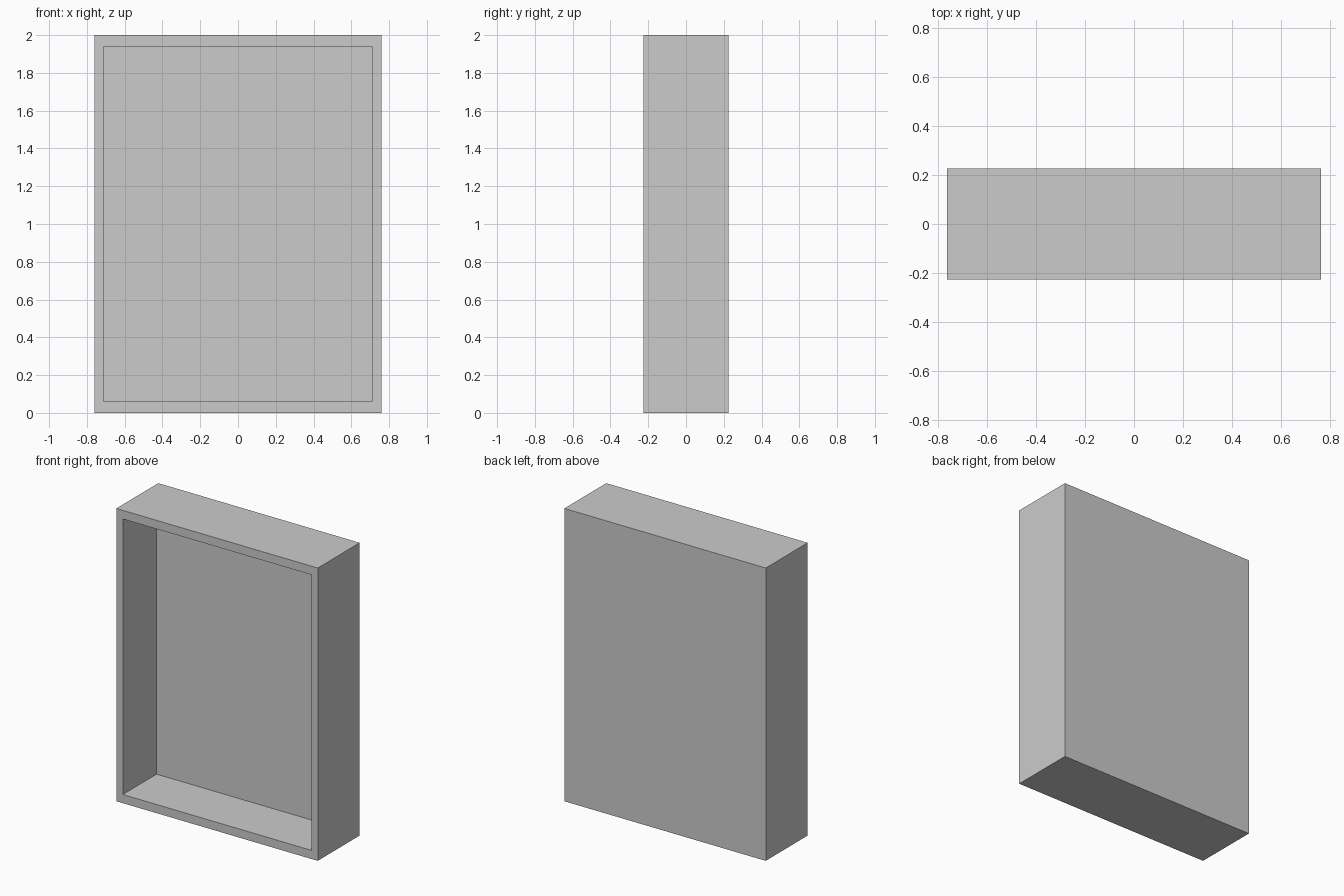
import bpy, bmesh
from mathutils import Matrix, Vector

if "Cube" in bpy.data.objects:
    bpy.data.objects.remove(bpy.data.objects["Cube"])

W, D, H = 1.522, 0.452, 2.0       # outer size
OPEN_W, OPEN_H = 1.424, 1.882     # front opening
RECESS = 0.364                    # depth of the cavity

bm = bmesh.new()

# Outer box standing on the ground
bmesh.ops.create_cube(bm, size=1, matrix=Matrix.Translation((0, 0, H / 2)) @ Matrix.Diagonal((W, D, H, 1)))
bm.normal_update()
front = next(f for f in bm.faces if f.normal.y < -0.9)

# Front rim: inset the front face, then fit it to the opening
bmesh.ops.inset_individual(bm, faces=[front], thickness=0.05)
for v in front.verts:
    v.co.x = OPEN_W / 2 * (1 if v.co.x > 0 else -1)
    v.co.z = H / 2 + OPEN_H / 2 * (1 if v.co.z > H / 2 else -1)

# Cavity: push the opening back to leave a closed rear panel
cavity = bmesh.ops.extrude_discrete_faces(bm, faces=[front])["faces"][0]
bmesh.ops.translate(bm, verts=cavity.verts, vec=Vector((0, RECESS, 0)))
bmesh.ops.recalc_face_normals(bm, faces=bm.faces)

mesh = bpy.data.meshes.new("open_cabinet")
bm.to_mesh(mesh)
bm.free()
cabinet = bpy.data.objects.new("open_cabinet", mesh)
bpy.context.collection.objects.link(cabinet)
